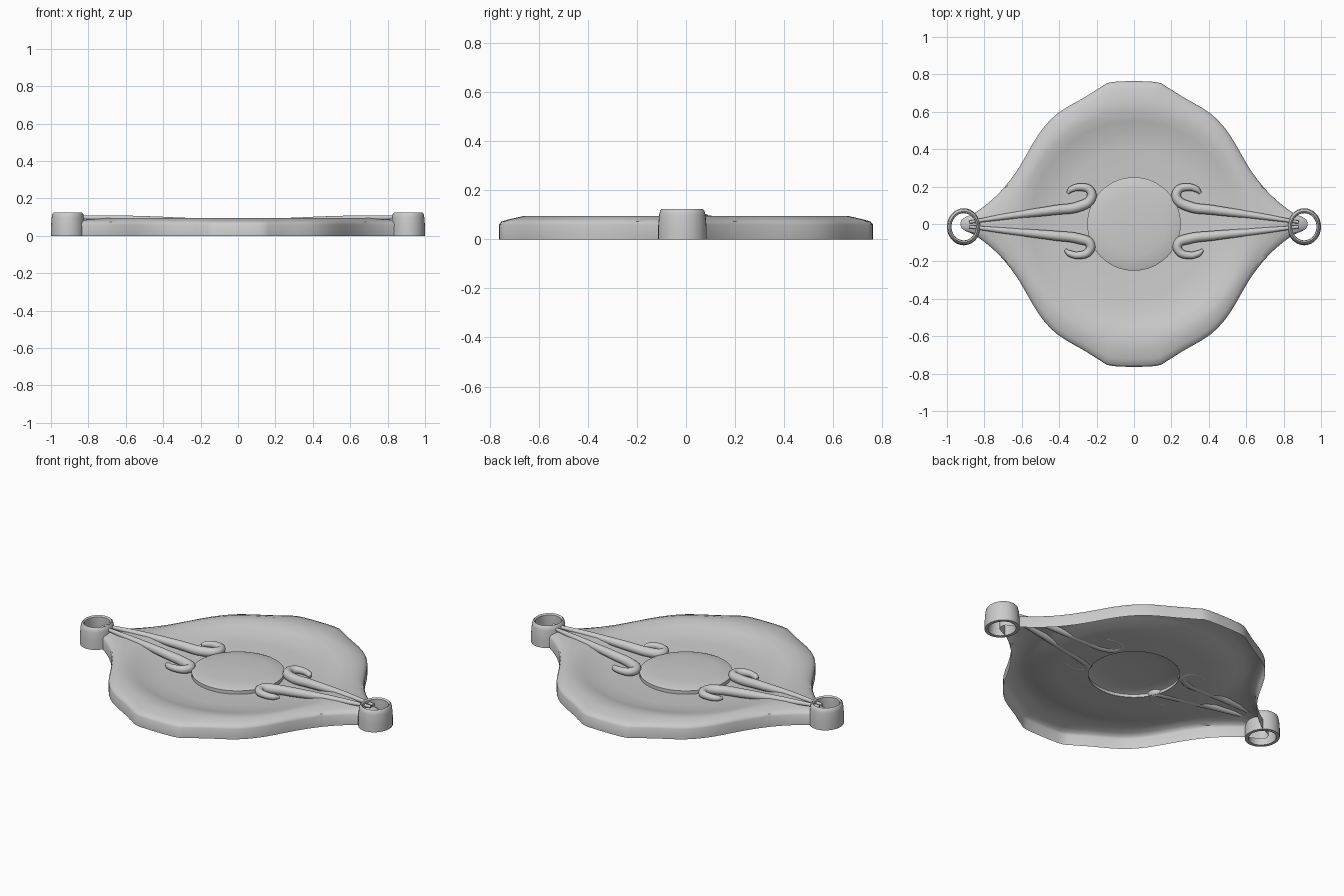
import bpy, math

if "Cube" in bpy.data.objects:
    bpy.data.objects.remove(bpy.data.objects["Cube"])


def make_mesh(name, loops, cap=False, closed=False):
    """Bridge equal-length closed loops into a smooth surface."""
    n = len(loops[0])
    verts = [p for loop in loops for p in loop]
    faces = []
    count = len(loops) if closed else len(loops) - 1
    for k in range(count):
        a, b = k * n, ((k + 1) % len(loops)) * n
        for i in range(n):
            j = (i + 1) % n
            faces.append((a + i, a + j, b + j, b + i))
    if cap:
        last = (len(loops) - 1) * n
        faces.append(tuple(last + i for i in range(n)))
    me = bpy.data.meshes.new(name)
    me.from_pydata(verts, [], faces)
    ob = bpy.data.objects.new(name, me)
    bpy.context.collection.objects.link(ob)
    smooth(ob, 40)
    return ob


def smooth(ob, angle):
    bpy.ops.object.select_all(action='DESELECT')
    ob.select_set(True)
    bpy.context.view_layer.objects.active = ob
    bpy.ops.object.shade_smooth_by_angle(angle=math.radians(angle))


def circle(r, z, n=48, cx=0, cy=0, sy=1):
    return [(cx + r * math.cos(2 * math.pi * i / n),
             cy + sy * r * math.sin(2 * math.pi * i / n), z) for i in range(n)]


def catmull(pts, sub=3):
    out = []
    n = len(pts)
    for i in range(n):
        p0, p1, p2, p3 = (pts[(i + k) % n] for k in (-1, 0, 1, 2))
        for s in range(sub):
            t = s / sub
            out.append(tuple(0.5 * (2 * b + (c - a) * t + (2 * a - 5 * b + 4 * c - d) * t * t
                                    + (3 * b - a - 3 * c + d) * t ** 3)
                             for a, b, c, d in zip(p0, p1, p2, p3)))
    return out


# Plate: pointed oval outline, mirrored from one quarter
quarter = [(0.92, 0.025), (0.85, 0.06), (0.77, 0.12), (0.69, 0.20), (0.61, 0.31),
           (0.51, 0.48), (0.41, 0.59), (0.26, 0.68), (0.18, 0.73), (0.11, 0.76)]
half = quarter + [(-x, y) for x, y in reversed(quarter)]
outline = catmull(half + [(-x, -y) for x, y in half])


def rim_loop(t, z):
    """Blend from the outline (t=0) to the basin circle (t=1)."""
    out = []
    for x, y in outline:
        f = 1 + t * (0.6 / math.hypot(x, y) - 1)
        out.append((x * f, y * f, z))
    return out


def basin_loop(r, z):
    return [(x * r / math.hypot(x, y), y * r / math.hypot(x, y), z) for x, y in outline]


make_mesh("plate", [rim_loop(0, 0), rim_loop(0, 0.06), rim_loop(0.06, 0.073),
                    rim_loop(0.25, 0.082), rim_loop(0.6, 0.095), rim_loop(1, 0.093),
                    basin_loop(0.55, 0.081), basin_loop(0.49, 0.062),
                    basin_loop(0.40, 0.054), basin_loop(0.245, 0.048)])

# Central domed disc
make_mesh("centre_disc", [circle(0.25, 0.048), circle(0.25, 0.068), circle(0.235, 0.074),
                          circle(0.17, 0.081), circle(0.08, 0.085), circle(0.01, 0.086)], cap=True)

# End rings
ring_profile = [(0.09, 0.0), (0.09, 0.05), (0.086, 0.10), (0.082, 0.118), (0.075, 0.125),
                (0.067, 0.118), (0.066, 0.06), (0.072, 0.0)]
for side, label in ((-1, "left"), (1, "right")):
    make_mesh("ring_" + label, [circle(r, z, 32, side * 0.91, -0.015, 1.1)
                                for r, z in ring_profile], closed=True)

# Curled arms: x, y, z, radius
upper = [(0.88, 0.01, 0.10, 0.008), (0.65, 0.045, 0.092, 0.018), (0.42, 0.075, 0.078, 0.026),
         (0.29, 0.095, 0.07, 0.028), (0.23, 0.135, 0.07, 0.026), (0.235, 0.18, 0.07, 0.023),
         (0.285, 0.197, 0.07, 0.02), (0.335, 0.185, 0.068, 0.017), (0.355, 0.165, 0.066, 0.008)]
lower = [(0.88, -0.015, 0.10, 0.008), (0.65, -0.04, 0.092, 0.018), (0.42, -0.063, 0.078, 0.026),
         (0.29, -0.08, 0.07, 0.028), (0.235, -0.105, 0.07, 0.026), (0.24, -0.145, 0.07, 0.023),
         (0.29, -0.167, 0.07, 0.02), (0.345, -0.157, 0.068, 0.017), (0.368, -0.138, 0.066, 0.008)]


def make_arm(name, path, side):
    cu = bpy.data.curves.new(name, 'CURVE')
    cu.dimensions = '3D'
    cu.bevel_depth = 1.0
    cu.bevel_resolution = 3
    cu.use_fill_caps = True
    cu.resolution_u = 5
    sp = cu.splines.new('BEZIER')
    sp.bezier_points.add(len(path) - 1)
    for bp, (x, y, z, r) in zip(sp.bezier_points, path):
        bp.co = (side * x, y, z)
        bp.radius = r
        bp.handle_left_type = bp.handle_right_type = 'AUTO'
    ob = bpy.data.objects.new(name, cu)
    bpy.context.collection.objects.link(ob)
    bpy.ops.object.select_all(action='DESELECT')
    ob.select_set(True)
    bpy.context.view_layer.objects.active = ob
    bpy.ops.object.convert(target='MESH')
    smooth(bpy.context.view_layer.objects.active, 50)


for side, label in ((-1, "left"), (1, "right")):
    make_arm("arm_back_" + label, upper, side)
    make_arm("arm_front_" + label, lower, side)
